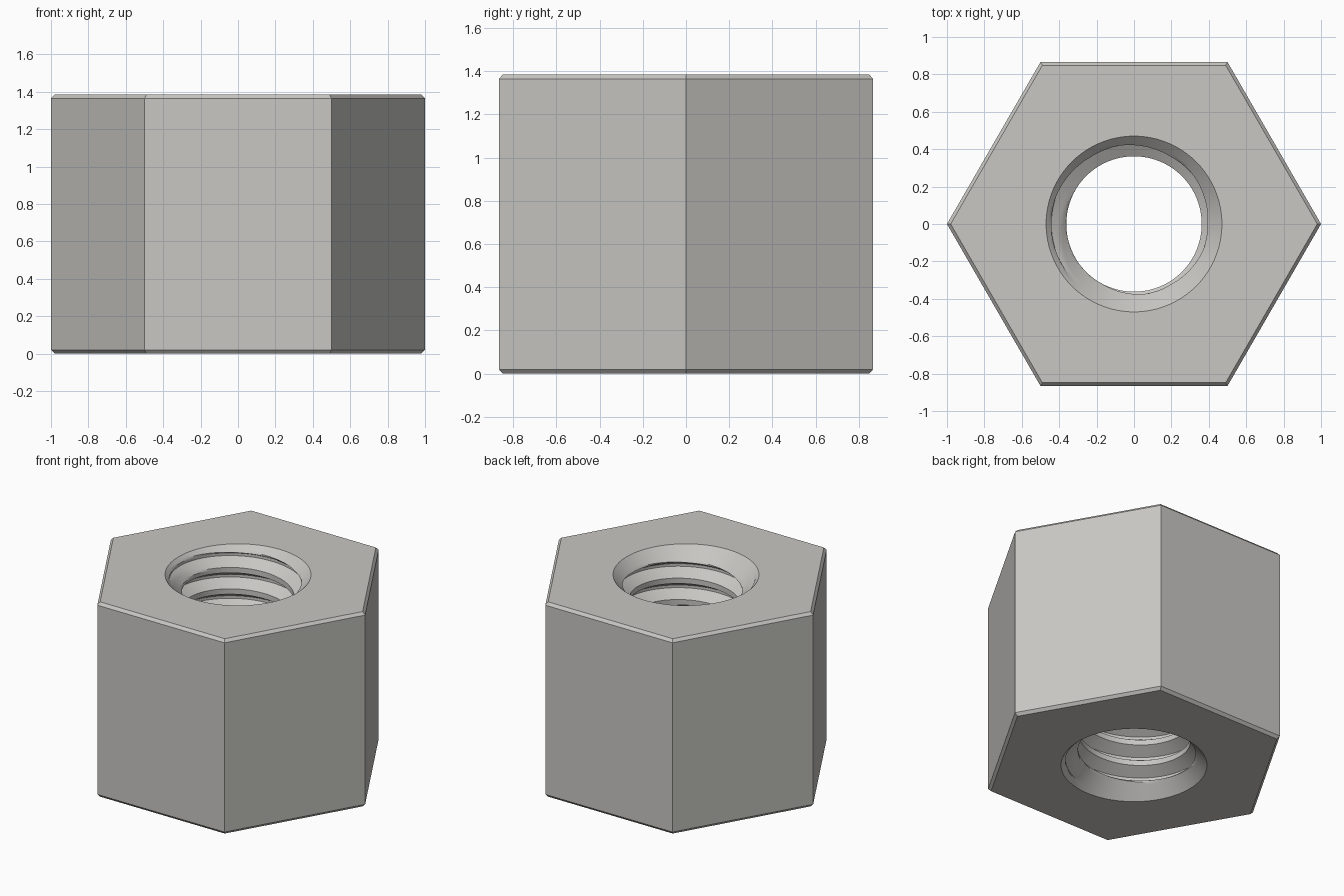
import bpy, bmesh
from math import cos, sin, tau, radians

if "Cube" in bpy.data.objects:
    bpy.data.objects.remove(bpy.data.objects["Cube"], do_unlink=True)

HEIGHT, EDGE = 1.385, 0.02
RIM, MINOR, MAJOR, PITCH = 0.47, 0.362, 0.442, 0.152
SEGS, STEPS = 96, 16
PHASE = HEIGHT - 0.06 - PITCH * 310 / 360    # height of a thread crest at angle zero

steel = bpy.data.materials.new("light_steel")
steel.use_nodes = True
colour = (0.58, 0.57, 0.545, 1)
steel.diffuse_color = colour
steel.node_tree.nodes["Principled BSDF"].inputs["Base Color"].default_value = colour


def ring(bm, radius, z, count):
    return [bm.verts.new((radius * cos(tau * i / count), radius * sin(tau * i / count), z))
            for i in range(count)]


def thread_radius(turn):
    """Flat crest and root joined by straight flanks."""
    d = abs((turn + 0.5) % 1 - 0.5)
    return MINOR + (MAJOR - MINOR) * min(max((d - 0.125) / 0.3125, 0), 1)


bm = bmesh.new()

# Hexagonal body with thin chamfers
levels = [(1 - EDGE, 0), (1, EDGE), (1, HEIGHT - EDGE), (1 - EDGE, HEIGHT)]
hexes = [ring(bm, r, z, 6) for r, z in levels]
for low, high in zip(hexes, hexes[1:]):
    for i in range(6):
        j = (i + 1) % 6
        bm.faces.new((low[i], low[j], high[j], high[i]))

# Flat end faces around the bore
part = SEGS // 6
for outer, z in ((hexes[0], 0), (hexes[-1], HEIGHT)):
    rim = ring(bm, RIM, z, SEGS)
    for i in range(6):
        arc = [rim[(i * part + k) % SEGS] for k in range(part + 1)]
        bm.faces.new([outer[i], outer[(i + 1) % 6]] + arc[::-1])

# Threaded bore: rows climb along the helix and open into a countersink at each end
first = -int(PHASE / PITCH + 3) * STEPS
rows = []
for row in range(first, 3 * STEPS):
    verts = []
    for col in range(SEGS + 1):
        a = tau * col / SEGS
        z = PHASE + PITCH * (row / STEPS + col / SEGS)
        z = min(max(z, 0), HEIGHT)
        cone = RIM - min(z, HEIGHT - z)
        r = max(thread_radius(row / STEPS), cone)
        if z in (0, HEIGHT):
            r = RIM
        verts.append(bm.verts.new((r * cos(a), r * sin(a), z)))
    rows.append(verts)
for low, high in zip(rows, rows[1:]):
    for i in range(SEGS):
        quad = (low[i], high[i], high[i + 1], low[i + 1])
        if len({v.co.z for v in quad}) > 1:
            bm.faces.new(quad)
bmesh.ops.delete(bm, geom=[v for v in bm.verts if not v.link_faces], context="VERTS")
bmesh.ops.remove_doubles(bm, verts=bm.verts, dist=0.0001)
bmesh.ops.recalc_face_normals(bm, faces=bm.faces)

mesh = bpy.data.meshes.new("hex_nut")
bm.to_mesh(mesh)
bm.free()
mesh.materials.append(steel)
nut = bpy.data.objects.new("hex_nut", mesh)
bpy.context.collection.objects.link(nut)

bpy.ops.object.select_all(action="DESELECT")
nut.select_set(True)
bpy.context.view_layer.objects.active = nut
bpy.ops.object.shade_smooth_by_angle(angle=radians(25))
